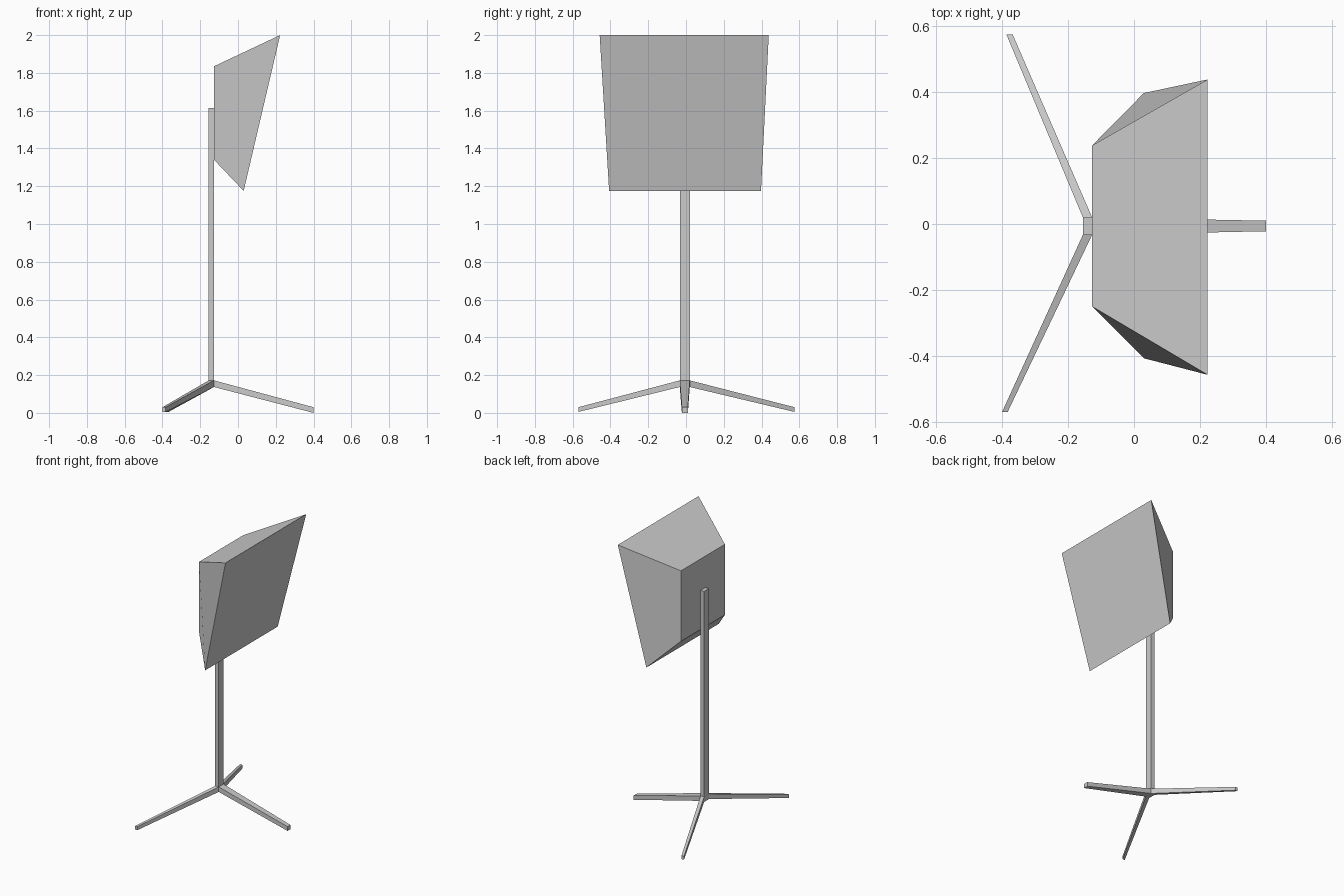
import bpy
import bmesh

cube = bpy.data.objects.get("Cube")
if cube:
    bpy.data.objects.remove(cube, do_unlink=True)

grey = bpy.data.materials.new("light grey")
grey.use_nodes = True
colour = (0.6, 0.6, 0.6, 1)
grey.diffuse_color = colour
grey.node_tree.nodes["Principled BSDF"].inputs["Base Color"].default_value = colour


def loft(name, start, end):
    """Closed solid between two four-cornered sections."""
    bm = bmesh.new()
    a = [bm.verts.new(p) for p in start]
    b = [bm.verts.new(p) for p in end]
    bm.faces.new(a)
    bm.faces.new(b)
    for i in range(4):
        j = (i + 1) % 4
        bm.faces.new((a[i], a[j], b[j], b[i]))
    bmesh.ops.recalc_face_normals(bm, faces=bm.faces)
    mesh = bpy.data.meshes.new(name)
    bm.to_mesh(mesh)
    bm.free()
    mesh.materials.append(grey)
    obj = bpy.data.objects.new(name, mesh)
    bpy.context.collection.objects.link(obj)
    return obj


def section_x(x, y0, y1, z0, z1):
    return [(x, y0, z0), (x, y1, z0), (x, y1, z1), (x, y0, z1)]


def section_y(y, x0, x1, z0, z1):
    return [(x0, y, z0), (x1, y, z0), (x1, y, z1), (x0, y, z1)]


# Post dimensions, and the hub height where the legs join
PX0, PX1 = -0.155, -0.127
PY0, PY1 = -0.033, 0.02
HUB, HUB_TOP = 0.137, 0.172
FOOT, FOOT_TOP = 0.005, 0.03

# Upright post
loft("post", section_x(PX0, PY0, PY1, HUB, 1.615),
     section_x(PX1, PY0, PY1, HUB, 1.615))

# Three tapered legs, each growing from one side of the post
loft("front_leg", section_x(PX1, PY0, PY1, HUB, HUB_TOP),
     section_x(0.4, -0.022, 0.01, 0, FOOT_TOP))
loft("left_leg", section_y(PY1, PX0, PX1, HUB, HUB_TOP),
     section_y(0.575, -0.387, -0.368, FOOT, FOOT_TOP))
loft("right_leg", section_y(PY0, PX0, PX1, HUB, HUB_TOP),
     section_y(-0.57, -0.4, -0.383, FOOT, FOOT_TOP))

# Flared head: upright back panel opening to a large tilted front panel
loft("head", section_x(PX1, -0.25, 0.238, 1.34, 1.835),
     [(0.03, -0.407, 1.175), (0.03, 0.397, 1.175),
      (0.223, 0.438, 2.0), (0.223, -0.457, 2.0)])
